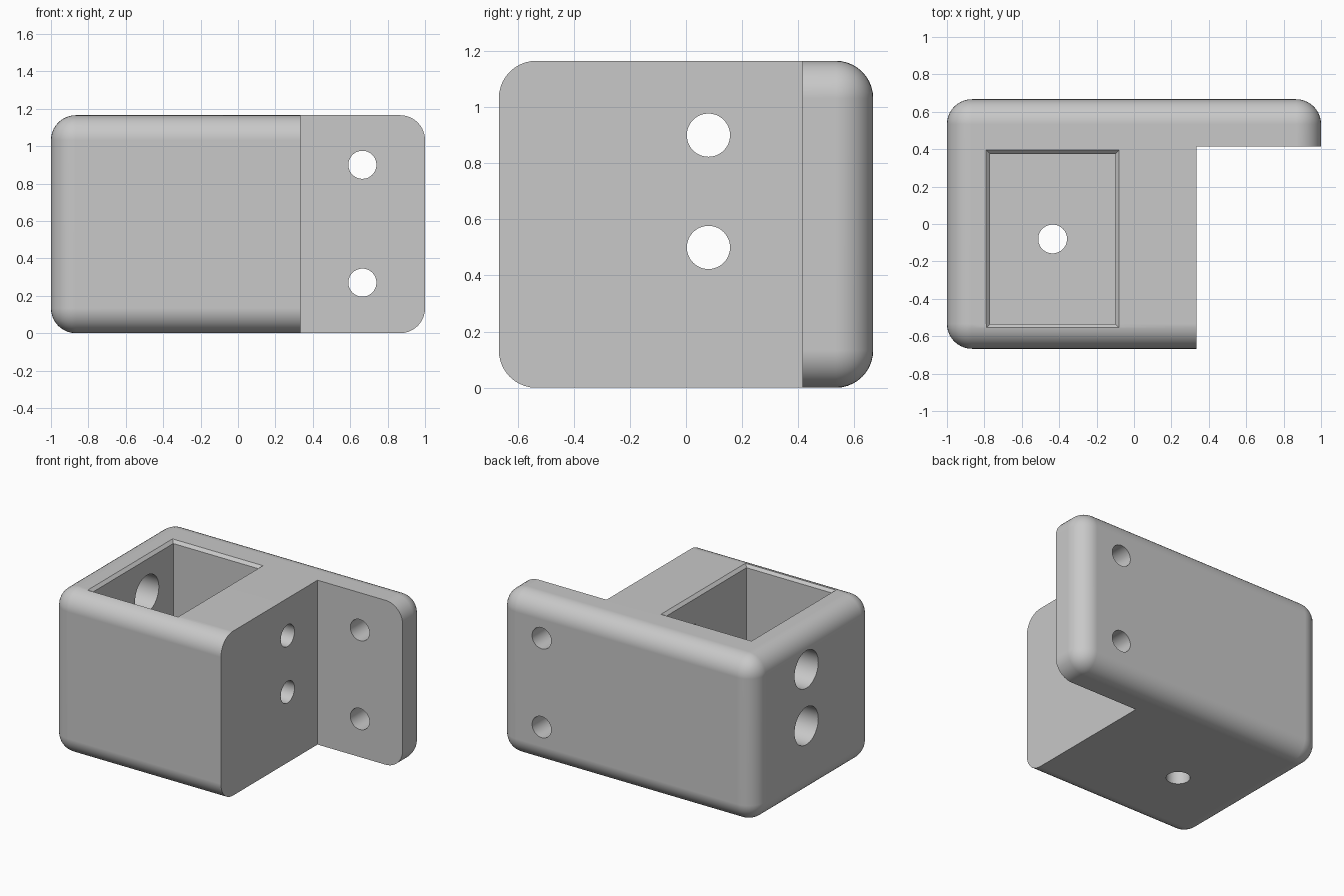
import bpy
import bmesh
from math import radians
from mathutils import Matrix, Vector

old = bpy.data.objects.get("Cube")
if old:
    bpy.data.objects.remove(old, do_unlink=True)

HEIGHT = 1.165
RADIUS = 0.133
FLOOR = 0.2


def make_object(name, bm):
    bmesh.ops.recalc_face_normals(bm, faces=bm.faces)
    mesh = bpy.data.meshes.new(name)
    bm.to_mesh(mesh)
    bm.free()
    obj = bpy.data.objects.new(name, mesh)
    bpy.context.scene.collection.objects.link(obj)
    return obj


def box(name, low, high):
    low, high = Vector(low), Vector(high)
    bm = bmesh.new()
    bmesh.ops.create_cube(bm, size=1, matrix=Matrix.Translation((low + high) / 2)
                          @ Matrix.Diagonal((*(high - low), 1)))
    return make_object(name, bm)


def rod(name, centre, radius, length, axis):
    turn = Vector((0, 0, 1)).rotation_difference(Vector(axis)).to_matrix().to_4x4()
    bm = bmesh.new()
    bmesh.ops.create_cone(bm, cap_ends=True, segments=48, radius1=radius, radius2=radius,
                          depth=length, matrix=Matrix.Translation(centre) @ turn)
    return make_object(name, bm)


def pocket(name, x0, x1, y0, y1, levels):
    # Stack of rectangular rings, each given as (height, outward offset)
    bm = bmesh.new()
    rings = []
    for z, grow in levels:
        a, b, c, d = x0 - grow, x1 + grow, y0 - grow, y1 + grow
        rings.append([bm.verts.new((x, y, z)) for x, y in ((a, c), (b, c), (b, d), (a, d))])
    for lower, upper in zip(rings, rings[1:]):
        for i in range(4):
            j = (i + 1) % 4
            bm.faces.new((lower[i], lower[j], upper[j], upper[i]))
    bm.faces.new(rings[0])
    bm.faces.new(rings[-1])
    return make_object(name, bm)


# Rounded block that holds both the housing and the flange
bracket = box("mounting_bracket", (-1, -0.667, 0), (1, 0.667, HEIGHT))
bevel = bracket.modifiers.new("rounding", "BEVEL")
bevel.width = RADIUS
bevel.segments = 10

# Step beside the housing, leaving the thin flange at the back
cutters = [box("step_cutter", (0.333, -2, -1), (2, 0.415, 2))]

# Open pocket with a chamfered rim
cutters.append(pocket("pocket_cutter", -0.77, -0.1, -0.535, 0.375,
                      [(FLOOR, 0), (HEIGHT - 0.02, 0), (HEIGHT, 0.02), (HEIGHT + 0.2, 0.02)]))

# Drain hole in the pocket floor
cutters.append(rod("floor_hole_cutter", (-0.435, -0.08, 0), 0.077, 0.8, (0, 0, 1)))

# Wide access holes on one side wall, narrow screw holes on the other
for z in (0.5, 0.9):
    cutters.append(rod("access_hole_cutter", (-0.9, 0.08, z), RADIUS, 0.7, (1, 0, 0)))
    cutters.append(rod("screw_hole_cutter", (0.1, 0.08, z), 0.077, 0.8, (1, 0, 0)))

# Flange holes
for z in (0.27, 0.9):
    cutters.append(rod("flange_hole_cutter", (0.665, 0.55, z), 0.075, 0.6, (0, 1, 0)))

for cutter in cutters:
    cutter.hide_render = True
    cut = bracket.modifiers.new(cutter.name, "BOOLEAN")
    cut.operation = "DIFFERENCE"
    cut.solver = "EXACT"
    cut.object = cutter

# Bake the cuts and drop the cutters
bpy.context.view_layer.update()
graph = bpy.context.evaluated_depsgraph_get()
baked = bpy.data.meshes.new_from_object(bracket.evaluated_get(graph))
bracket.modifiers.clear()
bracket.data = baked
for cutter in cutters:
    bpy.data.objects.remove(cutter, do_unlink=True)

# Single grey plastic
grey = bpy.data.materials.new("grey_plastic")
grey.use_nodes = True
colour = (0.58, 0.58, 0.58, 1)
grey.diffuse_color = colour
grey.node_tree.nodes["Principled BSDF"].inputs["Base Color"].default_value = colour
baked.materials.clear()
baked.materials.append(grey)
for face in baked.polygons:
    face.material_index = 0

# Smooth roundings, crisp cut edges
bpy.ops.object.select_all(action="DESELECT")
bracket.select_set(True)
bpy.context.view_layer.objects.active = bracket
bpy.ops.object.shade_smooth_by_angle(angle=radians(30))
weighted = bracket.modifiers.new("even_shading", "WEIGHTED_NORMAL")
weighted.keep_sharp = True
